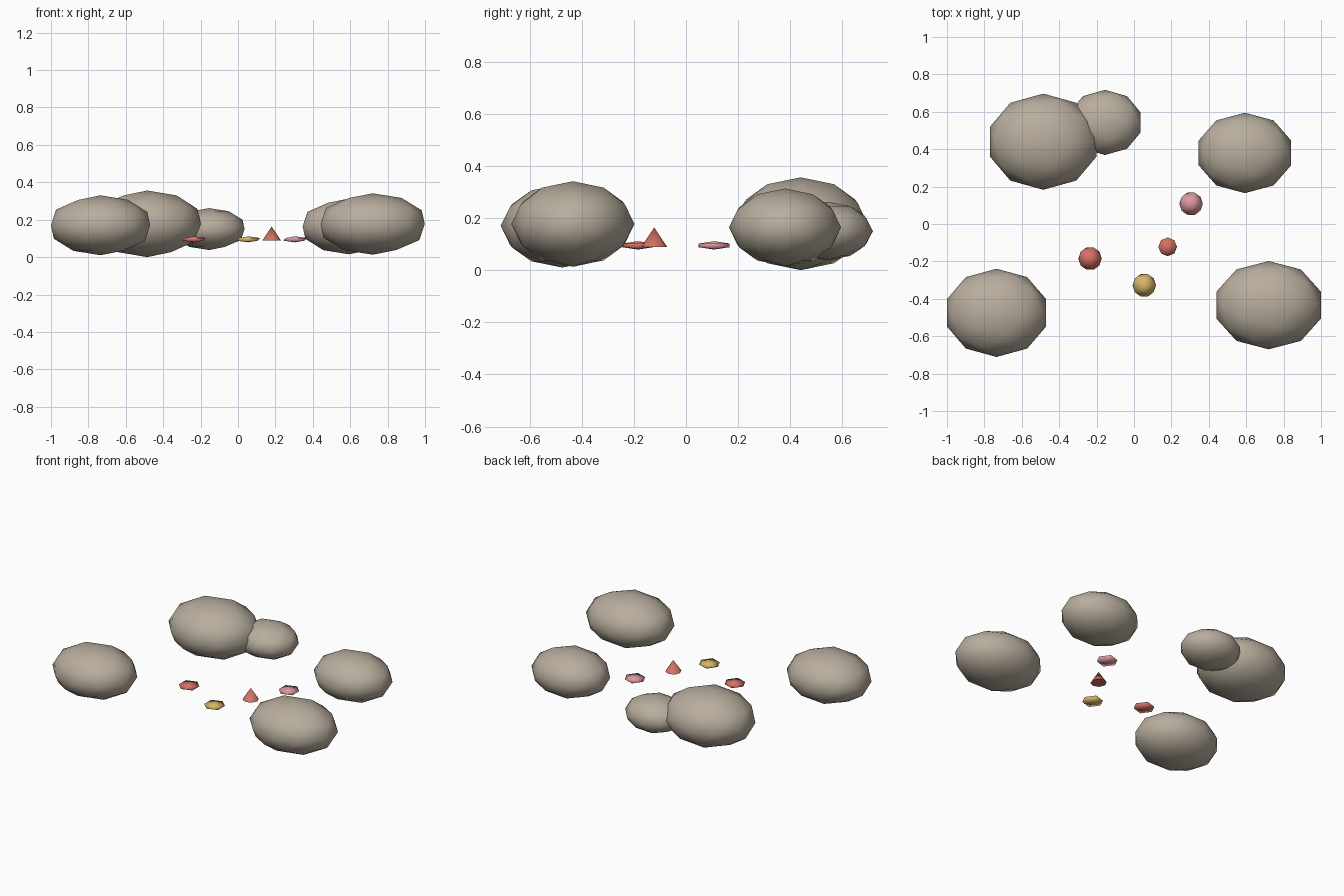
import bpy
import math

cube = bpy.data.objects.get("Cube")
if cube:
    bpy.data.objects.remove(cube, do_unlink=True)


def make_material(name, rgb):
    mat = bpy.data.materials.new(name)
    mat.use_nodes = True
    colour = (*rgb, 1.0)
    mat.diffuse_color = colour
    for node in mat.node_tree.nodes:
        if node.type == 'BSDF_PRINCIPLED':
            node.inputs["Base Color"].default_value = colour
            node.inputs["Roughness"].default_value = 0.9
    return mat


stone_grey = make_material("stone_grey", (0.48, 0.42, 0.34))
coral_red = make_material("coral_red", (0.66, 0.17, 0.13))
sand_yellow = make_material("sand_yellow", (0.70, 0.47, 0.14))
shell_pink = make_material("shell_pink", (0.72, 0.32, 0.36))


def squashed_ball(name, centre, radii, detail, mat):
    """Smooth icosphere scaled to the given radii."""
    bpy.ops.mesh.primitive_ico_sphere_add(subdivisions=detail, radius=1, location=centre)
    ob = bpy.context.object
    ob.name = name
    ob.scale = radii
    bpy.ops.object.transform_apply(location=False, rotation=False, scale=True)
    bpy.ops.object.shade_smooth()
    ob.data.materials.append(mat)
    return ob


# Boulders: centre and radii
boulders = {
    "boulder_front_right": ((-0.735, -0.475, 0.17), (0.279, 0.236, 0.16)),
    "boulder_back_right": ((-0.485, 0.44, 0.178), (0.30, 0.257, 0.178)),
    "boulder_back_small": ((-0.155, 0.543, 0.15), (0.20, 0.174, 0.112)),
    "boulder_back_left": ((0.593, 0.38, 0.164), (0.26, 0.215, 0.149)),
    "boulder_front_left": ((0.72, -0.434, 0.177), (0.293, 0.236, 0.164)),
}
for name, (centre, radii) in boulders.items():
    squashed_ball(name, centre, radii, 2, stone_grey)

# Flat pebble-like shells
shells = {
    "shell_red": ((-0.235, -0.185), coral_red),
    "shell_yellow": ((0.055, -0.328), sand_yellow),
    "shell_pink": ((0.305, 0.108), shell_pink),
}
for name, ((x, y), mat) in shells.items():
    squashed_ball(name, (x, y, 0.095), (0.07, 0.07, 0.016), 1, mat)

# Pointed shell
bpy.ops.mesh.primitive_cone_add(vertices=8, radius1=0.05, radius2=0, depth=0.076,
                                location=(0.18, -0.122, 0.126))
cone = bpy.context.object
cone.name = "shell_cone"
cone.data.materials.append(coral_red)
bpy.ops.object.shade_smooth_by_angle(angle=math.radians(50))
